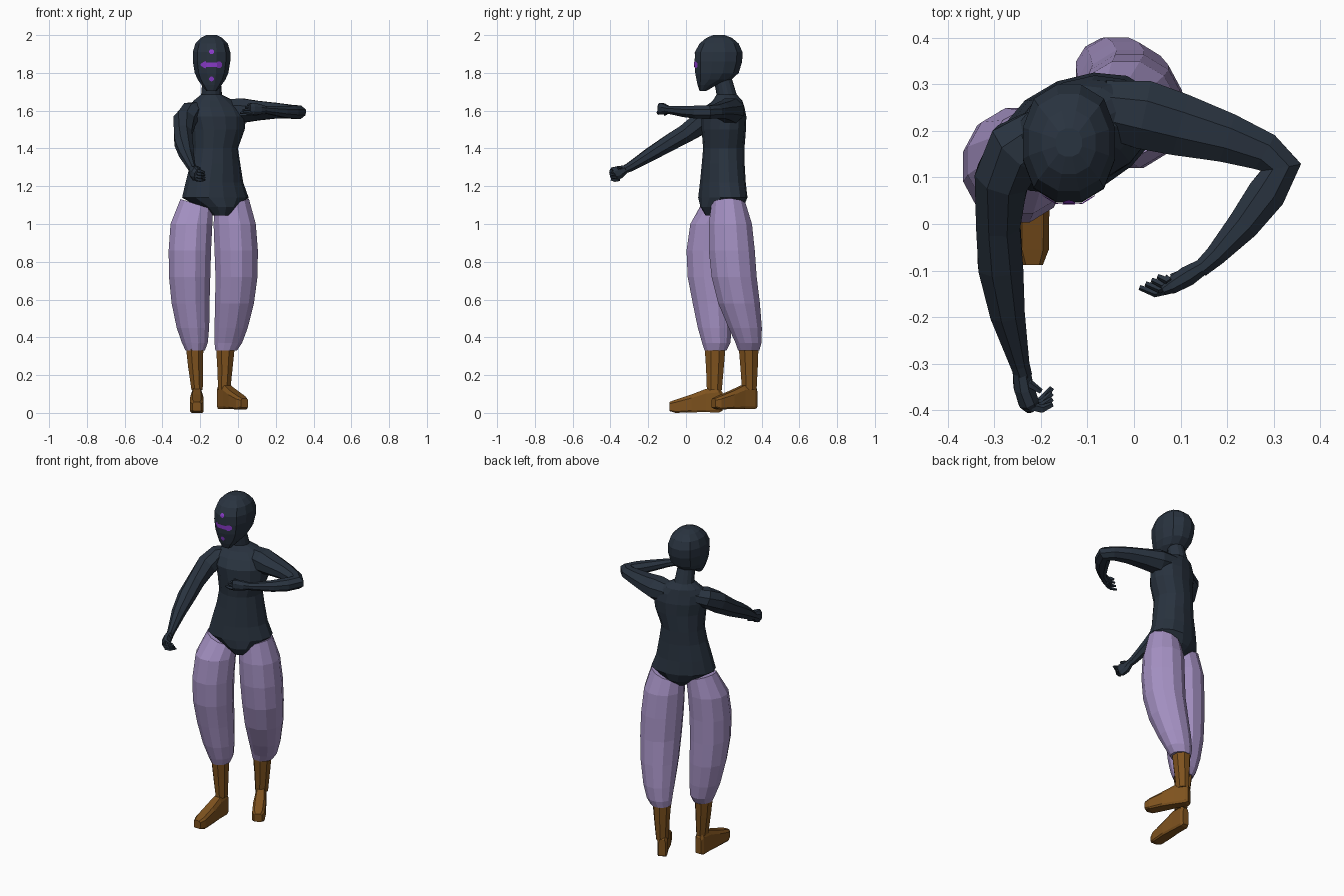
import bpy, bmesh, math
from mathutils import Vector
from mathutils.bvhtree import BVHTree


def material(name, col):
    m = bpy.data.materials.new(name)
    m.diffuse_color = (*col, 1)
    return m


DARK = material("dark slate", (0.022, 0.033, 0.050))
LILAC = material("lilac cloth", (0.37, 0.28, 0.54))
BROWN = material("brown leather", (0.21, 0.085, 0.013))
VIOLET = material("violet paint", (0.26, 0.045, 0.60))


def finish(bm, name, mat):
    bmesh.ops.recalc_face_normals(bm, faces=bm.faces)
    me = bpy.data.meshes.new(name)
    bm.to_mesh(me)
    bm.free()
    me.materials.append(mat)
    ob = bpy.data.objects.new(name, me)
    bpy.context.collection.objects.link(ob)
    return ob


def add_loft(bm, rings):
    vs = [[bm.verts.new(p) for p in r] for r in rings]
    n = len(vs[0])
    for a, b in zip(vs, vs[1:]):
        for i in range(n):
            j = (i + 1) % n
            bm.faces.new((a[i], a[j], b[j], b[i]))
    bm.faces.new(vs[0][::-1])
    bm.faces.new(vs[-1])


def loft(name, mat, rings):
    bm = bmesh.new()
    add_loft(bm, rings)
    return finish(bm, name, mat)


def unit(n, p=2.0):
    """Points of a unit (super)ellipse with a flat side facing each axis."""
    out = []
    for i in range(n):
        t = 2 * math.pi * (i + 0.5) / n
        c, s = math.cos(t), math.sin(t)
        k = (abs(c) ** p + abs(s) ** p) ** (-1 / p) / math.cos(math.pi / n) ** 0.8
        out.append((c * k, s * k))
    return out


def ring(cx, cy, z, a, b, n=12, yaw=0.0, tilt=0.0, p=2.0):
    cs, sn = math.cos(yaw), math.sin(yaw)
    pts = []
    for u, v in unit(n, p):
        u, v = u * a, v * b
        pts.append((cx + u * cs - v * sn, cy + u * sn + v * cs, z + tilt * u))
    return pts


def box_ring(x0, x1, y0, y1, z, **k):
    return ring((x0 + x1) / 2, (y0 + y1) / 2, z, (x1 - x0) / 2, (y1 - y0) / 2, **k)


def tube_rings(stations, n=8):
    """Stations are (x, y, z, side radius, vertical radius)."""
    P = [Vector(s[:3]) for s in stations]
    rings = []
    for i, s in enumerate(stations):
        t = Vector()
        if i > 0:
            t += (P[i] - P[i - 1]).normalized()
        if i < len(P) - 1:
            t += (P[i + 1] - P[i]).normalized()
        t.normalize()
        side = t.cross(Vector((0, 0, 1))).normalized()
        up = side.cross(t)
        rings.append([P[i] + side * u * s[3] + up * v * s[4] for u, v in unit(n)])
    return rings


# Torso and neck: turned a little about the vertical
YAW = math.radians(22)
loft("torso", DARK, [ring(*s, n=14, yaw=YAW) for s in (
    (-.10, .175, 1.045, .048, .075), (-.105, .19, 1.09, .105, .112),
    (-.12, .195, 1.14, .18, .118), (-.125, .195, 1.22, .155, .112),
    (-.12, .197, 1.32, .133, .107), (-.12, .2, 1.40, .120, .105),
    (-.105, .2, 1.50, .142, .110), (-.11, .2, 1.57, .155, .110),
    (-.12, .21, 1.62, .145, .088), (-.13, .22, 1.655, .105, .070),
    (-.14, .215, 1.685, .055, .052), (-.14, .19, 1.79, .046, .046))])

# Head: chin to crown, (z, half width, front y, back y)
head = loft("head", DARK, [box_ring(-.14 - a, -.14 + a, y0, y1, z, n=12, p=2.4)
                           for z, a, y0, y1 in (
    (1.703, .026, .072, .105), (1.735, .052, .062, .16), (1.765, .073, .056, .24),
    (1.80, .088, .050, .278), (1.86, .098, .047, .296), (1.91, .098, .049, .298),
    (1.955, .085, .072, .278), (1.985, .057, .108, .243), (2.0, .028, .145, .205))])

# Painted face marks: thin strips laid on the face
tree = BVHTree.FromPolygons([v.co for v in head.data.vertices],
                            [p.vertices[:] for p in head.data.polygons])


def face_mark(name, cz, cols):
    bm = bmesh.new()
    rows = []
    for x, h in cols:
        col = []
        for k in (-1, 0, 1):
            hit = tree.ray_cast(Vector((x, -1, cz + k * h)), Vector((0, 1, 0)))[0]
            col.append(bm.verts.new(hit - Vector((0, .004, 0))))
        rows.append(col)
    for a, b in zip(rows, rows[1:]):
        for k in (0, 1):
            bm.faces.new((a[k], b[k], b[k + 1], a[k + 1]))
    finish(bm, name, VIOLET)


face_mark("face_arrow", 1.843, [(-.198, .003), (-.185, .014), (-.172, .020), (-.168, .012),
                                (-.14, .012), (-.112, .012), (-.108, .018), (-.095, .017),
                                (-.084, .008)])
for nm, z in (("brow_dot", 1.912), ("chin_dot", 1.768)):
    face_mark(nm, z, [(-.14 + .013 * u, .013 * math.sqrt(max(.1, 1 - u * u)))
                      for u in (-1, -.5, 0, .5, 1)])

# Arms
loft("left_arm", DARK, tube_rings([
    (-.07, .25, 1.605, .060, .055), (.02, .235, 1.60, .075, .066),
    (.10, .213, 1.60, .068, .053), (.20, .185, 1.60, .054, .042),
    (.28, .155, 1.595, .043, .036), (.316, .122, 1.592, .044, .036),
    (.285, .065, 1.592, .042, .035), (.235, -.002, 1.595, .035, .030),
    (.175, -.068, 1.602, .023, .023), (.142, -.098, 1.605, .018, .020)]))
loft("right_arm", DARK, tube_rings([
    (-.19, .20, 1.605, .055, .045), (-.25, .16, 1.59, .068, .055),
    (-.283, .10, 1.548, .059, .060), (-.292, 0, 1.48, .048, .050),
    (-.287, -.09, 1.428, .049, .044), (-.273, -.19, 1.368, .038, .036),
    (-.246, -.30, 1.300, .021, .024), (-.238, -.325, 1.288, .019, .021)]))


def hand(name, palm, fingers):
    bm = bmesh.new()
    add_loft(bm, tube_rings(palm, 8))
    for f in fingers:
        add_loft(bm, tube_rings([(*p, r, r) for p, r in zip(f, (.009, .008, .005))], 5))
    finish(bm, name, DARK)


# Hands: palm plus four fingers and a thumb
hand("left_hand", [(.15, -.09, 1.605, .017, .018), (.115, -.112, 1.607, .022, .027),
                   (.08, -.133, 1.61, .018, .032), (.062, -.143, 1.61, .010, .028)],
     [[(.075, -.14 + .008 * i, 1.588 + .014 * i), (.045 + .008 * i, -.148 + .009 * i, 1.59 + .014 * i),
       (.012 + .013 * i, -.136 + .008 * i, 1.588 + .014 * i)] for i in range(4)]
     + [[(.125, -.105, 1.60), (.105, -.105, 1.585), (.08, -.112, 1.578)]])
hand("right_hand", [(-.242, -.315, 1.293, .019, .02), (-.237, -.35, 1.275, .022, .034),
                    (-.227, -.382, 1.265, .022, .036), (-.218, -.396, 1.26, .015, .026)],
     [[(-.225, -.39, 1.285 - .016 * i), (-.198, -.398 + .006 * i, 1.28 - .016 * i),
       (-.176, -.388 + .012 * i, 1.272 - .013 * i)] for i in range(4)]
     + [[(-.245, -.345, 1.29), (-.222, -.345, 1.30), (-.2, -.36, 1.295)]])

# Baggy trousers: (z, x0, x1, y0, y1), the waist dips towards the crotch
TROUSERS = {
    "right": ((1.105, -.305, -.135, .085, .245), (1.0, -.358, -.135, .022, .25),
              (.86, -.368, -.142, .002, .245), (.72, -.366, -.146, .008, .245),
              (.58, -.352, -.150, .035, .248), (.45, -.325, -.152, .062, .243),
              (.37, -.297, -.160, .085, .235), (.33, -.278, -.175, .098, .215)),
    "left": ((1.105, -.125, .058, .135, .315), (1.0, -.130, .095, .120, .35),
             (.86, -.125, .106, .120, .365), (.72, -.120, .104, .135, .375),
             (.58, -.122, .085, .170, .392), (.45, -.125, .052, .225, .402),
             (.37, -.125, .022, .262, .400), (.33, -.120, -.005, .275, .388))}
# Boot shafts, and foot placing: ankle x, ankle y, heading, length scale, ground height
SHAFTS = {
    "right": ((.36, -.275, -.185, .10, .208), (.24, -.262, -.187, .108, .198),
              (.12, -.245, -.188, .112, .188)),
    "left": ((.36, -.115, -.018, .280, .382), (.24, -.108, -.030, .290, .378),
             (.12, -.104, -.042, .298, .372))}
FEET = {"right": (-.218, .15, 0, 1.0, 0.0), "left": (-.075, .335, math.radians(30), .92, .018)}

for side in ("right", "left"):
    tilt = -.32 if side == "right" else .32
    loft(side + "_trouser_leg", LILAC,
         [box_ring(x0, x1, y0, y1, z, n=12, tilt=-0 if i else tilt)
          for i, (z, x0, x1, y0, y1) in enumerate(TROUSERS[side])])
    loft(side + "_boot_shaft", BROWN,
         [box_ring(x0, x1, y0, y1, z, n=8, p=3) for z, x0, x1, y0, y1 in SHAFTS[side]])
    ax, ay, h, s, g = FEET[side]
    d, w = Vector((math.sin(h), -math.cos(h), 0)), Vector((math.cos(h), math.sin(h), 0))
    rings = []
    # foot sections from heel to toe: distance, half width, bottom, top
    for t, hw, z0, z1 in ((-.042, .020, .010, .11), (-.025, .028, .002, .135),
                          (.045, .030, .004, .127), (.12, .036, .003, .098),
                          (.205, .035, 0, .070), (.238, .022, .010, .058)):
        c = Vector((ax, ay, g + (z0 + z1) / 2)) + d * t * s
        hz = (z1 - z0) / 2
        rings.append([c + w * hw * u + Vector((0, 0, hz * v)) for u, v in (
            (1, -.8), (1, .6), (.65, 1), (-.65, 1), (-1, .6), (-1, -.8), (-.8, -1), (.8, -1))])
    loft(side + "_boot_foot", BROWN, rings)
